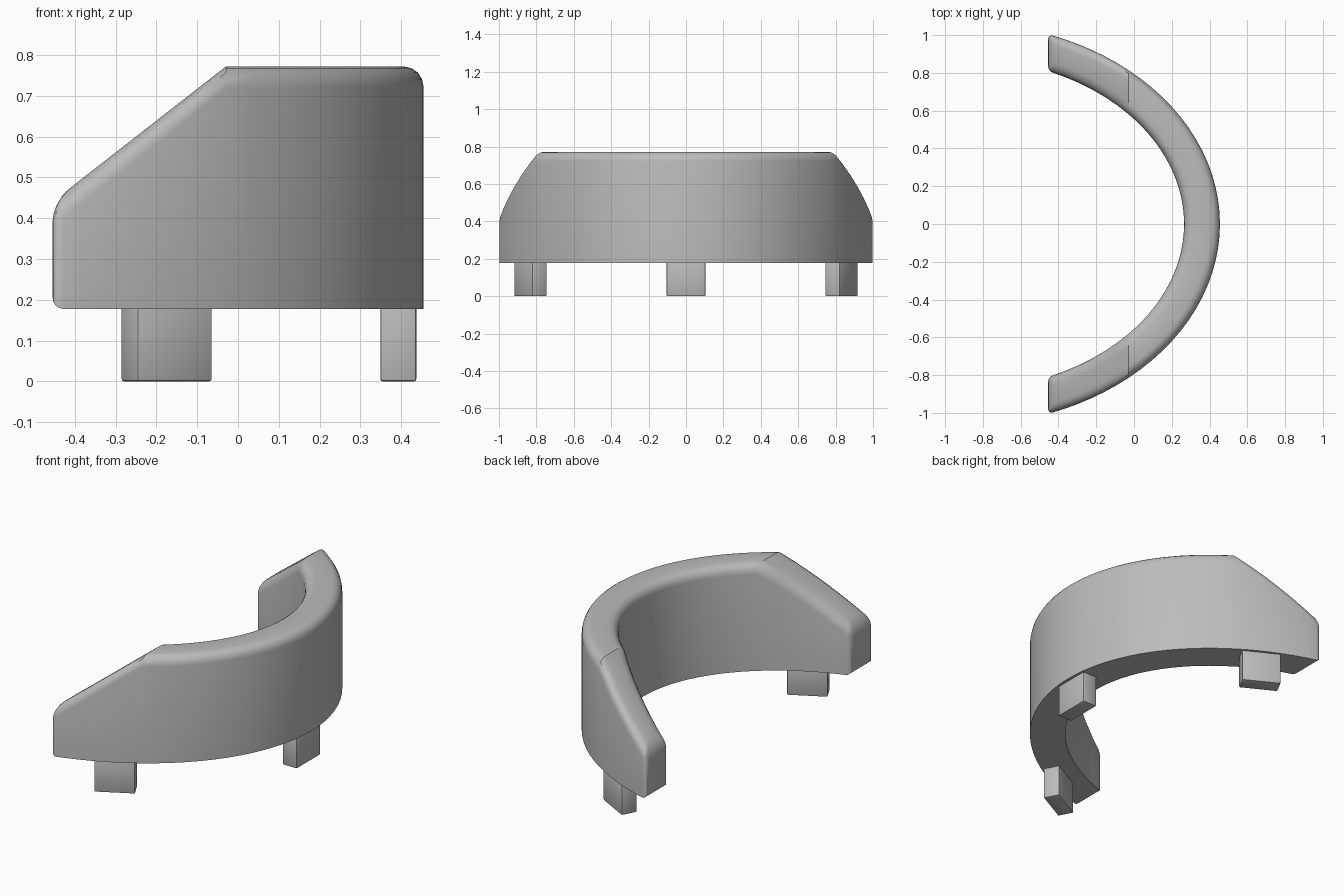
import bpy, bmesh
from math import acos, cos, sin, atan2
from mathutils import Matrix

cube = bpy.data.objects.get("Cube")
if cube:
    bpy.data.objects.remove(cube, do_unlink=True)

grey = bpy.data.materials.new("plain grey")
grey.use_nodes = True
grey.diffuse_color = (0.5, 0.5, 0.5, 1)
grey.node_tree.nodes["Principled BSDF"].inputs["Base Color"].default_value = (0.5, 0.5, 0.5, 1)

CENTER_X = -0.905            # shared centre of both ellipses
OUTER, INNER = (1.36, 1.065), (1.17, 0.877)
END_X, CREASE_X = -0.455, -0.03
BOTTOM, TOP, SLOPE = 0.178, 0.772, 0.78
SLOPE_STEPS, ARC_STEPS = 6, 28


def finish(name, bm, width, segments, limit):
    """Turn a bmesh into a bevelled, smooth-shaded object."""
    bmesh.ops.recalc_face_normals(bm, faces=bm.faces[:])
    mesh = bpy.data.meshes.new(name)
    bm.to_mesh(mesh)
    bm.free()
    obj = bpy.data.objects.new(name, mesh)
    bpy.context.collection.objects.link(obj)
    mesh.materials.append(grey)
    bevel = obj.modifiers.new("rounding", 'BEVEL')
    bevel.width, bevel.segments, bevel.limit_method = width, segments, limit
    bevel.use_clamp_overlap = False
    bpy.ops.object.select_all(action='DESELECT')
    obj.select_set(True)
    bpy.context.view_layer.objects.active = obj
    bpy.ops.object.modifier_apply(modifier=bevel.name)
    bpy.ops.object.shade_smooth_by_angle()
    return obj


def arc(radii):
    """Plan points from one end to the other, with a point on each crease."""
    a, b = radii
    t_end = acos((END_X - CENTER_X) / a)
    t_crease = acos((CREASE_X - CENTER_X) / a)
    half = [t_end + (t_crease - t_end) * i / SLOPE_STEPS for i in range(SLOPE_STEPS)]
    middle = [t_crease * (1 - 2 * i / ARC_STEPS) for i in range(ARC_STEPS + 1)]
    angles = half + middle + [-t for t in reversed(half)]
    return [(CENTER_X + a * cos(t), b * sin(t)) for t in angles]


# Curved wall: rectangular sections swept along the arc, lowered towards the ends
bm = bmesh.new()
weight = bm.edges.layers.float.new("bevel_weight_edge")
sections = []
for outer, inner in zip(arc(OUTER), arc(INNER)):
    section = []
    for (x, y), upper in ((outer, False), (outer, True), (inner, True), (inner, False)):
        z = min(TOP, TOP + SLOPE * (x - CREASE_X)) if upper else BOTTOM
        section.append(bm.verts.new((x, y, z)))
    sections.append(section)
for s, n in zip(sections, sections[1:]):
    for i in range(4):
        j = (i + 1) % 4
        bm.faces.new((s[i], s[j], n[j], n[i]))
    for i in (1, 2):
        bm.edges.get((s[i], n[i]))[weight] = 1.0
for end in (sections[0], sections[-1]):
    bm.faces.new(end)
    for i, w in enumerate((0.5, 1.0, 0.5, 0.6)):
        bm.edges.get((end[i], end[(i + 1) % 4]))[weight] = w
finish("curved_wall", bm, 0.05, 4, 'WEIGHT')


# Three block legs, each turned to follow the wall
def leg(name, x, y):
    a, b = OUTER
    turn = atan2(y / b ** 2, (x - CENTER_X) / a ** 2)
    bm = bmesh.new()
    height = BOTTOM + 0.01
    bmesh.ops.create_cube(bm, size=1, matrix=Matrix.Translation((x, y, height / 2))
                          @ Matrix.Rotation(turn, 4, 'Z')
                          @ Matrix.Diagonal((0.088, 0.208, height, 1)))
    finish(name, bm, 0.006, 2, 'ANGLE')


leg("front_leg", -0.175, -0.832)
leg("back_leg", -0.175, 0.832)
leg("left_leg", 0.393, 0)
